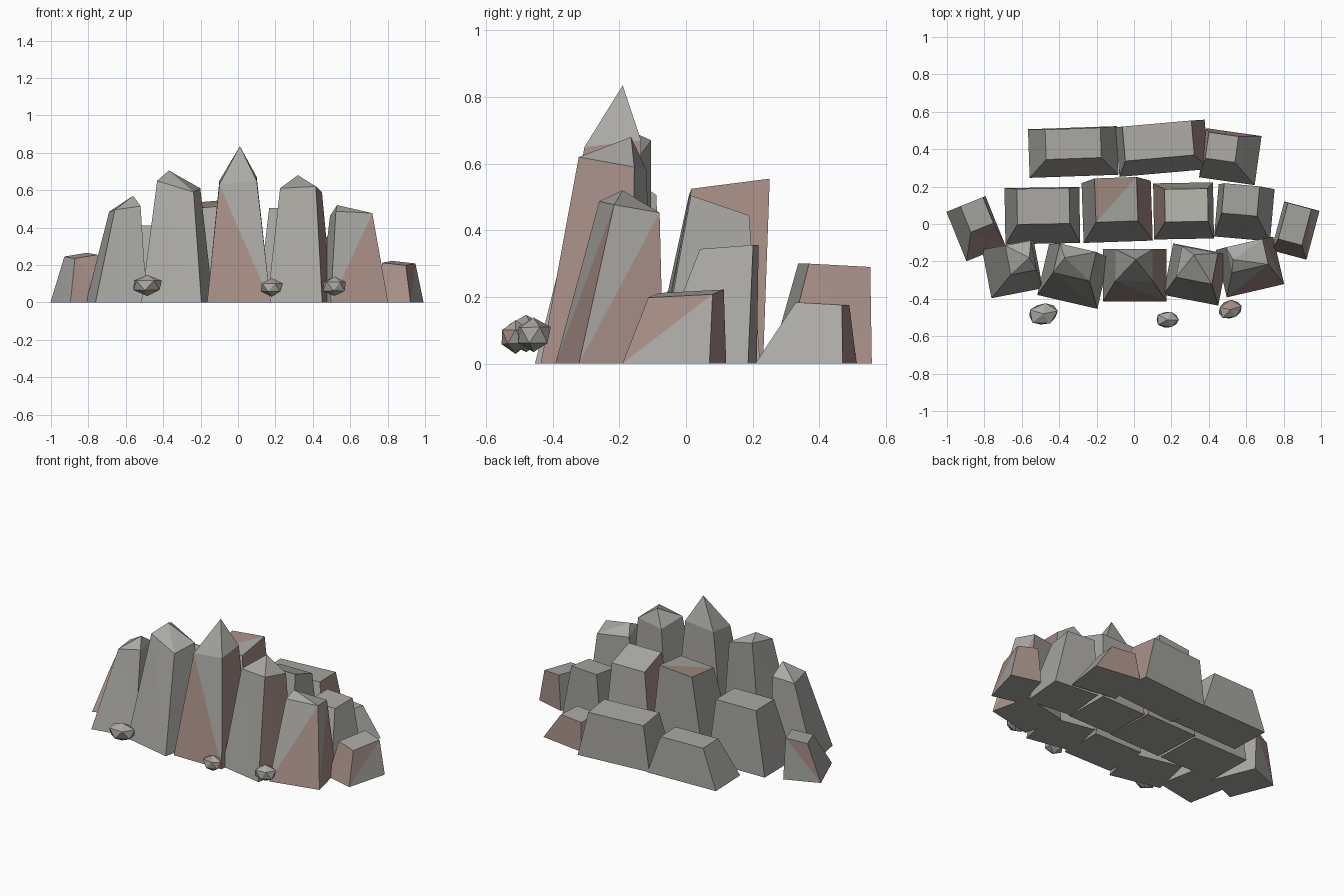
import bpy, bmesh, math, random
from mathutils import Vector, Matrix

if "Cube" in bpy.data.objects:
    bpy.data.objects.remove(bpy.data.objects["Cube"])

random.seed(4)
SIGNS = ((-1, -1), (1, -1), (1, 1), (-1, 1))  # front-left, front-right, back-right, back-left


def material(name, color):
    m = bpy.data.materials.new(name)
    m.diffuse_color = color
    m.use_nodes = True
    m.node_tree.nodes["Principled BSDF"].inputs["Base Color"].default_value = m.diffuse_color
    return m


GREY = material("grey_stone", (0.40, 0.395, 0.37, 1))
PINK = material("pink_stone", (0.38, 0.27, 0.24, 1))


def finish(name, bm, pink):
    bm.faces.ensure_lookup_table()
    for i in pink:
        bm.faces[i].material_index = 1
    bmesh.ops.recalc_face_normals(bm, faces=bm.faces)
    mesh = bpy.data.meshes.new(name)
    bm.to_mesh(mesh)
    bm.free()
    mesh.materials.append(GREY)
    mesh.materials.append(PINK)
    ob = bpy.data.objects.new(name, mesh)
    bpy.context.collection.objects.link(ob)


def rock(name, base, top, rot, z, slope=(0, 0), peak=None, pink=(), flip=False):
    """Tapered block; base and top are (x, y, width, depth), slope tilts the top.
    pink lists triangles: two each for front, right, back, left, then the cap."""
    bm = bmesh.new()
    turn = Matrix.Rotation(math.radians(rot), 3, 'Z')

    def ring(r, height, tilt):
        return [bm.verts.new(Vector((r[0], r[1], height + sx * tilt[0] + sy * tilt[1]))
                             + turn @ Vector((sx * r[2] / 2, sy * r[3] / 2, 0)))
                for sx, sy in SIGNS]

    lo, hi = ring(base, 0, (0, 0)), ring(top, z, slope)
    for i in range(4):
        j = (i + 1) % 4
        if flip:
            bm.faces.new((lo[i], lo[j], hi[j]))
            bm.faces.new((lo[i], hi[j], hi[i]))
        else:
            bm.faces.new((lo[i], lo[j], hi[i]))
            bm.faces.new((lo[j], hi[j], hi[i]))
    if peak:
        tip = bm.verts.new(peak)
        for i in range(4):
            bm.faces.new((hi[i], hi[(i + 1) % 4], tip))
    else:
        bm.faces.new((hi[0], hi[1], hi[2]))
        bm.faces.new((hi[0], hi[2], hi[3]))
    bm.faces.new(lo[::-1])
    finish(name, bm, pink)


def pebble(name, loc, size, rot):
    bm = bmesh.new()
    bmesh.ops.create_icosphere(bm, subdivisions=1, radius=1)
    for v in bm.verts:
        v.co *= random.uniform(0.93, 1.07)
    bm.transform(Matrix.Translation(loc) @ Matrix.Rotation(rot, 4, 'Z')
                 @ Matrix.Diagonal((*size, 1)))
    finish(name, bm, random.sample(range(20), 4))


# front row: tall pointed rocks
rock("front_rock_far_left", (-.65, -.24, .28, .265), (-.605, -.18, .14, .16), 11, .50,
     (.01, -.005), (-.56, -.18, .57))
rock("front_rock_left", (-.325, -.28, .33, .28), (-.317, -.205, .20, .16), -13, .63,
     (-.03, .01), (-.37, -.18, .705))
rock("front_rock_centre", (.005, -.275, .34, .28), (0, -.22, .20, .17), 0, .65,
     (.01, .01), (.01, -.19, .835), pink=(0, 2, 3))
rock("front_rock_right", (.33, -.27, .30, .28), (.337, -.22, .195, .17), -11, .60,
     (.005, -.015), (.32, -.165, .68), pink=(2, 3))
rock("front_rock_far_right", (.62, -.23, .315, .26), (.605, -.17, .20, .14), 13, .47,
     (-.005, -.012), (.53, -.19, .52), pink=(0, 2), flip=True)

# middle row: blocks with slanted tops
rock("middle_rock_far_left", (-.49, .045, .40, .30), (-.485, .095, .28, .19), 1, .41)
rock("middle_rock_left", (-.09, .065, .37, .32), (-.095, .13, .225, .235), 2, .53,
     (.01, .015), pink=(2, 3, 9))
rock("middle_rock_right", (.265, .07, .32, .30), (.28, .10, .23, .175), 1, .475,
     (0, -.03), pink=(6, 7))
rock("middle_rock_far_right", (.59, .06, .30, .28), (.57, .13, .19, .16), -5, .35,
     (0, .006))

# back row: low wide blocks
rock("back_rock_left", (-.325, .385, .475, .26), (-.325, .43, .295, .16), 2, .25)
rock("back_rock_centre", (.15, .405, .48, .265), (.13, .445, .37, .185), 5, .295,
     (0, -.005), pink=(2, 3))
rock("back_rock_right", (.515, .36, .30, .265), (.47, .41, .16, .14), -8, .18,
     (0, -.004), pink=(4, 5))

# small rocks closing the two ends
rock("side_rock_left", (-.845, -.025, .225, .285), (-.84, .05, .13, .15), 22, .25,
     (.01, .005), pink=(0, 1, 5))
rock("side_rock_right", (.863, -.035, .195, .27), (.86, 0, .13, .20), -15, .21,
     (-.007, .005), pink=(0, 1, 3, 4, 5), flip=True)

# loose pebbles in front
pebble("pebble_left", (-.485, -.48, .09), (.088, .064, .058), .2)
pebble("pebble_centre", (.18, -.512, .08), (.068, .048, .048), 0)
pebble("pebble_right", (.515, -.458, .085), (.068, .054, .053), .3)
